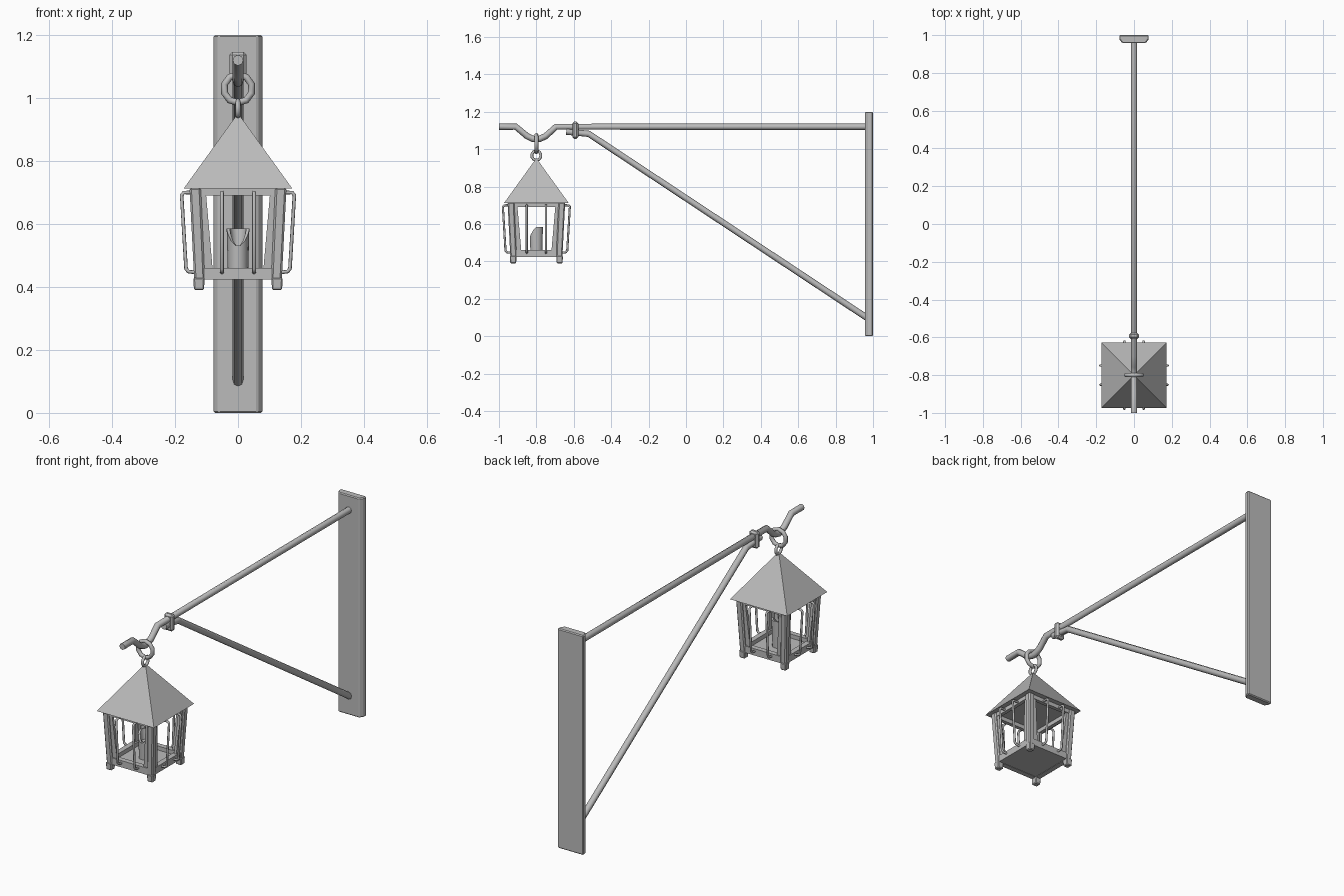
import bpy, bmesh, math
from mathutils import Matrix, Vector

if "Cube" in bpy.data.objects:
    bpy.data.objects.remove(bpy.data.objects["Cube"])

grey = bpy.data.materials.new("plain_grey")
grey.use_nodes = True
grey.diffuse_color = (0.5, 0.5, 0.5, 1)
grey.node_tree.nodes["Principled BSDF"].inputs["Base Color"].default_value = (0.5, 0.5, 0.5, 1)

LANTERN = Matrix.Translation((0, -0.8, 0))


def add(name, mesh, matrix=None, smooth=None, bevel=0):
    """Link a mesh as a named part, with optional bevel and smoothing."""
    obj = bpy.data.objects.new(name, mesh)
    bpy.context.collection.objects.link(obj)
    mesh.materials.clear()
    mesh.materials.append(grey)
    if matrix is not None:
        obj.matrix_world = matrix
    if bevel:
        mod = obj.modifiers.new("bevel", "BEVEL")
        mod.width = bevel
        mod.segments = 1
    if smooth:
        bpy.ops.object.select_all(action='DESELECT')
        obj.select_set(True)
        bpy.context.view_layer.objects.active = obj
        bpy.ops.object.shade_smooth_by_angle(angle=math.radians(smooth))
    return obj


def from_bmesh(name, bm, **options):
    bmesh.ops.recalc_face_normals(bm, faces=bm.faces)
    mesh = bpy.data.meshes.new(name)
    bm.to_mesh(mesh)
    bm.free()
    return add(name, mesh, **options)


def loft(name, low, high, **options):
    """Tapered block between two rectangles (x0, x1, y0, y1, z)."""
    bm = bmesh.new()
    rings = []
    for x0, x1, y0, y1, z in (low, high):
        rings.append([bm.verts.new((x, y, z)) for x, y in ((x0, y0), (x1, y0), (x1, y1), (x0, y1))])
    bm.faces.new(rings[0])
    bm.faces.new(rings[1])
    for i in range(4):
        j = (i + 1) % 4
        bm.faces.new((rings[0][i], rings[0][j], rings[1][j], rings[1][i]))
    return from_bmesh(name, bm, **options)


def block(name, x0, x1, y0, y1, z0, z1, **options):
    return loft(name, (x0, x1, y0, y1, z0), (x0, x1, y0, y1, z1), **options)


def square(cx, cy, half, z):
    return (cx - half, cx + half, cy - half, cy + half, z)


def tube(name, points, radius, matrix=None, closed=False, sides=8):
    """Round rod along a path of points."""
    curve = bpy.data.curves.new(name, "CURVE")
    curve.dimensions = '3D'
    curve.bevel_depth = radius
    curve.bevel_resolution = (sides - 4) // 2
    curve.use_fill_caps = True
    spline = curve.splines.new("POLY")
    spline.points.add(len(points) - 1)
    for p, co in zip(spline.points, points):
        p.co = (*co, 1)
    spline.use_cyclic_u = closed
    temp = bpy.data.objects.new("temp", curve)
    mesh = bpy.data.meshes.new_from_object(temp)
    bpy.data.objects.remove(temp)
    return add(name, mesh, matrix=matrix, smooth=50)


def ring(name, centre, major, minor, side, count):
    """Closed ring in the plane of the given side axis and z."""
    side, up, centre = Vector(side), Vector((0, 0, 1)), Vector(centre)
    path = []
    for i in range(count):
        a = math.tau * (i + 0.5) / count
        path.append(centre + major * (side * math.cos(a) + up * math.sin(a)))
    return tube(name, path, minor, closed=True)


# Wall plate, with the front edges chamfered
bm = bmesh.new()
outline = ((-0.078, 1.0), (-0.078, 0.978), (-0.062, 0.957), (0.062, 0.957), (0.078, 0.978), (0.078, 1.0))
base = bm.faces.new([bm.verts.new((x, y, 0)) for x, y in outline])
top = bmesh.ops.extrude_face_region(bm, geom=[base])
bmesh.ops.translate(bm, vec=(0, 0, 1.2),
                    verts=[v for v in top["geom"] if isinstance(v, bmesh.types.BMVert)])
from_bmesh("wall_plate", bm, bevel=0.005)

# Bracket: dipped arm, diagonal brace and the collar joining them
arm = [(-1, 1.12), (-0.91, 1.12), (-0.85, 1.07), (-0.82, 1.056), (-0.8, 1.052),
       (-0.78, 1.056), (-0.75, 1.07), (-0.695, 1.12), (0.965, 1.12)]
tube("arm", [(0, y, z) for y, z in arm], 0.017)
tube("brace", [(0, 0.965, 0.1), (0, -0.52, 1.082), (0, -0.64, 1.094)], 0.017)
block("collar", -0.027, 0.027, -0.608, -0.576, 1.055, 1.147, bevel=0.01)

# Hanging rings
ring("hanging_ring", (0, -0.8, 1.03), 0.045, 0.011, (1, 0, 0), 10)
ring("roof_loop", (0, -0.8, 0.966), 0.025, 0.008, (0, 1, 0), 10)

# Pyramid roof
bm = bmesh.new()
bmesh.ops.create_cone(bm, cap_ends=True, segments=4, radius1=0.173 * math.sqrt(2), radius2=0, depth=0.24,
                      matrix=LANTERN @ Matrix.Translation((0, 0, 0.832)) @ Matrix.Rotation(math.pi / 4, 4, 'Z'))
from_bmesh("roof", bm)

# Lantern floor
block("lantern_floor", -0.125, 0.125, -0.125, 0.125, 0.425, 0.438, matrix=LANTERN)

# Four identical sides of the lantern
for k, side in enumerate(("front", "left", "back", "right")):
    turn = LANTERN @ Matrix.Rotation(k * math.pi / 2, 4, 'Z')
    loft(side + "_corner_post", square(-0.122, -0.122, 0.017, 0.42),
         square(-0.136, -0.136, 0.018, 0.715), matrix=turn, bevel=0.006)
    loft(side + "_foot", square(-0.124, -0.124, 0.016, 0.39),
         square(-0.124, -0.124, 0.018, 0.43), matrix=turn, bevel=0.004)
    block(side + "_bottom_rail", -0.115, 0.115, -0.136, -0.108, 0.423, 0.46, matrix=turn)
    block(side + "_top_rail", -0.13, 0.13, -0.146, -0.126, 0.69, 0.715, matrix=turn)
    for s in (-1, 1):
        low = sorted((s * 0.08, s * 0.112))
        high = sorted((s * 0.102, s * 0.128))
        loft(side + "_window_stile", (*low, -0.13, -0.116, 0.45),
             (*high, -0.143, -0.129, 0.7), matrix=turn)
        # Bent guard wire standing off the window
        wire = [(0.135, 0.7), (0.172, 0.7), (0.179, 0.692), (0.165, 0.458), (0.158, 0.449), (0.125, 0.445)]
        tube(side + "_guard_wire", [(s * 0.051, -d, z) for d, z in wire], 0.006, matrix=turn)

# Candle, melted lower at the front with a hollow top
bm = bmesh.new()
count = 14
loops = []
for radius, level in ((0.032, 0), (0.036, 1), (0.026, 1), (0.018, 2)):
    loop = []
    for i in range(count):
        a = math.tau * i / count
        lip = 0.585 - 0.055 * max(0, -math.sin(a)) ** 1.5
        z = (0.436, lip, 0.53)[level]
        loop.append(bm.verts.new((radius * math.cos(a), radius * math.sin(a), z)))
    loops.append(loop)
for a, b in zip(loops, loops[1:]):
    for i in range(count):
        j = (i + 1) % count
        bm.faces.new((a[i], a[j], b[j], b[i]))
bm.faces.new(loops[0])
bm.faces.new(loops[-1])
from_bmesh("candle", bm, matrix=LANTERN, smooth=40)
